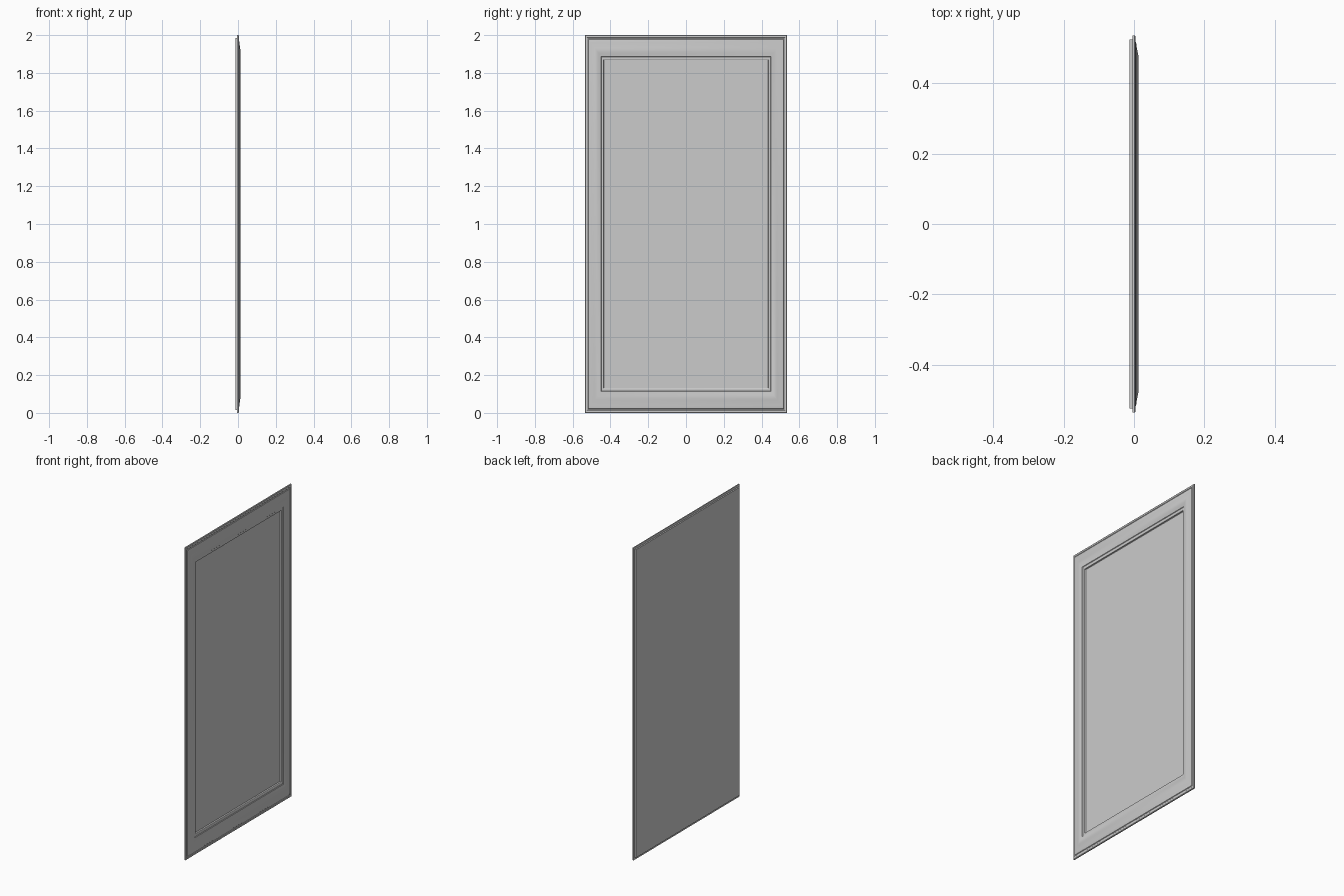
import bpy, bmesh

if "Cube" in bpy.data.objects:
    bpy.data.objects.remove(bpy.data.objects["Cube"])

HALF_W, HALF_H, MID_Z = 0.535, 1.0, 1.0
Z_RATIO = 1.33   # top and bottom rails are wider than the side rails


def ring_mesh(name, profile, closed=True, cap=False):
    """Sweep a (inset, x) profile round the rectangle with mitred corners."""
    bm = bmesh.new()
    rings = []
    for d, x in profile:
        w, h = HALF_W - d, HALF_H - d * Z_RATIO
        rings.append([bm.verts.new((x, sy * w, MID_Z + sz * h))
                      for sy, sz in ((-1, -1), (1, -1), (1, 1), (-1, 1))])
    pairs = list(zip(rings, rings[1:]))
    if closed:
        pairs.append((rings[-1], rings[0]))
    for a, b in pairs:
        for i in range(4):
            j = (i + 1) % 4
            bm.faces.new((a[i], a[j], b[j], b[i]))
    if cap:
        bm.faces.new(rings[0])
        bm.faces.new(rings[-1])
    bmesh.ops.recalc_face_normals(bm, faces=bm.faces)
    me = bpy.data.meshes.new(name)
    bm.to_mesh(me)
    bm.free()
    ob = bpy.data.objects.new(name, me)
    bpy.context.collection.objects.link(ob)
    return ob


# Moulded frame: outer lip, groove, swelling crest, inner slope and bead
frame = ring_mesh("moulded_frame", [
    (0.000, -0.004), (0.000, 0.002), (0.002, 0.004), (0.010, 0.0045),
    (0.012, 0.002), (0.016, 0.002), (0.018, 0.005), (0.022, 0.0062),
    (0.030, 0.0072), (0.040, 0.0088), (0.050, 0.0110), (0.056, 0.0122),
    (0.062, 0.0125), (0.068, 0.0118), (0.076, 0.0095), (0.085, 0.0080),
    (0.087, 0.0050), (0.090, 0.0048), (0.093, 0.0058), (0.096, 0.0048),
    (0.099, 0.0020), (0.100, -0.004)])

# Backing board, slightly smaller than the frame, flat behind
ring_mesh("backing_board", [(0.011, -0.0125), (0.011, -0.004), (0.098, -0.004),
                            (0.100, -0.0065)], closed=False, cap=True).name = "backing_board_with_panel"

# Smooth the mouldings, keep the arrises sharp
bpy.ops.object.select_all(action='DESELECT')
frame.select_set(True)
bpy.context.view_layer.objects.active = frame
bpy.ops.object.shade_smooth_by_angle(angle=0.5)
